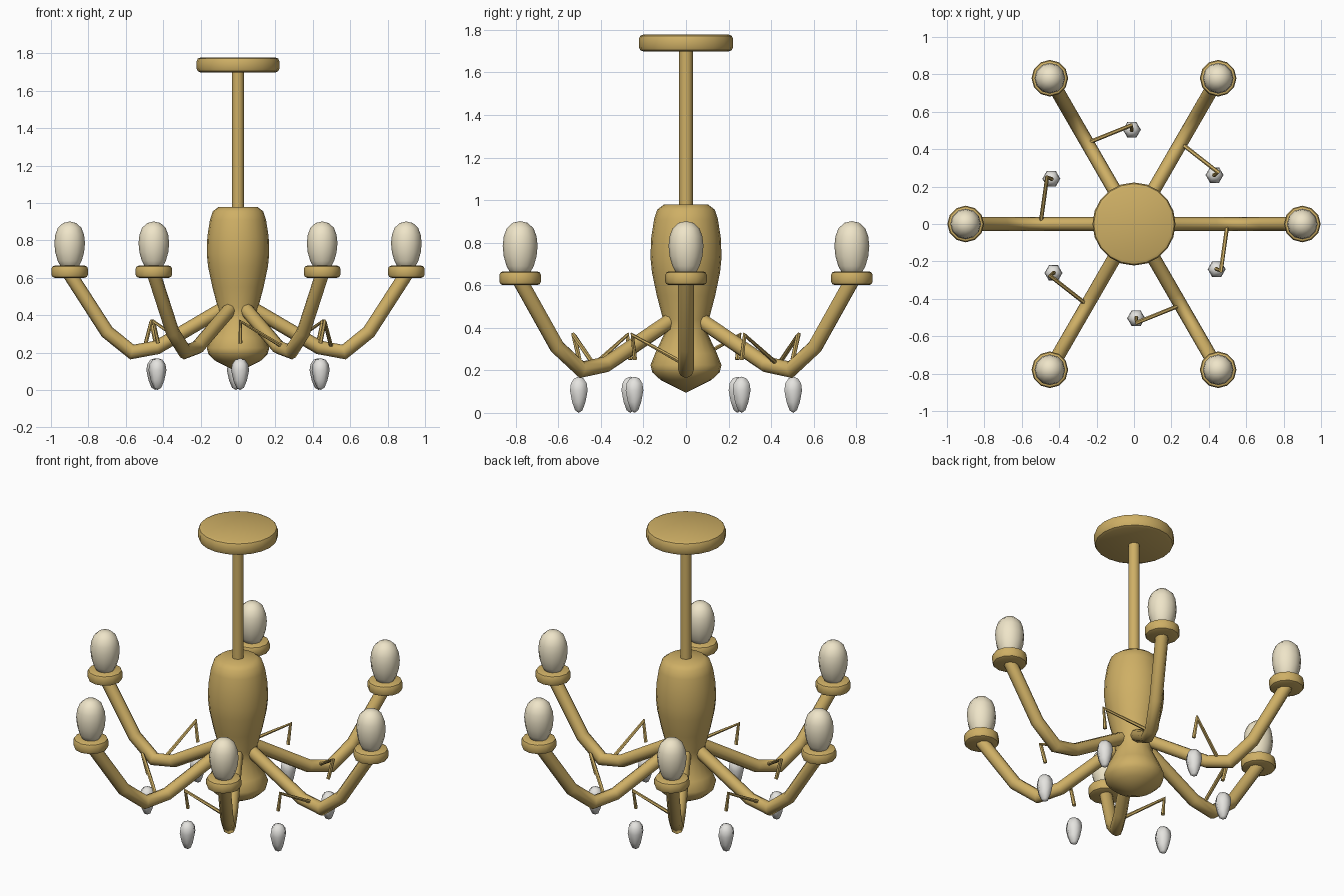
import bpy, bmesh, math
from mathutils import Matrix, Vector

if "Cube" in bpy.data.objects:
    bpy.data.objects.remove(bpy.data.objects["Cube"])


def material(name, colour):
    m = bpy.data.materials.new(name)
    m.diffuse_color = (*colour, 1)
    m.use_nodes = True
    m.node_tree.nodes["Principled BSDF"].inputs["Base Color"].default_value = m.diffuse_color
    return m


BRASS = material("brass", (0.62, 0.43, 0.13))
GLASS = material("warm_glass", (0.86, 0.78, 0.58))
CRYSTAL = material("crystal", (0.78, 0.77, 0.74))


def finish(name, bm, mat, angle):
    bmesh.ops.recalc_face_normals(bm, faces=bm.faces)
    mesh = bpy.data.meshes.new(name)
    bm.to_mesh(mesh)
    bm.free()
    mesh.materials.append(mat)
    ob = bpy.data.objects.new(name, mesh)
    bpy.context.collection.objects.link(ob)
    bpy.ops.object.select_all(action='DESELECT')
    ob.select_set(True)
    bpy.context.view_layer.objects.active = ob
    bpy.ops.object.shade_smooth_by_angle(angle=math.radians(angle))
    return ob


def lathe(name, profile, sides, mat, at=(0, 0), angle=40):
    """Turn (radius, z) points, listed bottom to top, into a closed solid."""
    bm = bmesh.new()
    rings = []
    for r, z in profile:
        n = sides if r > 0 else 1
        rings.append([bm.verts.new((at[0] + r * math.cos(math.tau * i / sides),
                                    at[1] + r * math.sin(math.tau * i / sides), z))
                      for i in range(n)])
    for a, b in zip(rings, rings[1:]):
        for i in range(sides):
            j = (i + 1) % sides
            quad = [a[i % len(a)], a[j % len(a)], b[j % len(b)], b[i % len(b)]]
            bm.faces.new(list(dict.fromkeys(quad)))
    for ring in (rings[0], rings[-1]):
        if len(ring) > 1:
            bm.faces.new(ring)
    return finish(name, bm, mat, angle)


def tube(name, points, radius, sides, mat, turn, side):
    """Sweep a mitred round section along a path, turned about the z axis."""
    rot = Matrix.Rotation(turn, 3, 'Z')
    pts = [rot @ Vector(p) for p in points]
    side = rot @ Vector(side)
    bm = bmesh.new()
    rings = []
    for k, p in enumerate(pts):
        before = (p - pts[k - 1]).normalized() if k else None
        after = (pts[k + 1] - p).normalized() if k < len(pts) - 1 else None
        t = ((before or after) + (after or before)).normalized()
        u = (side - t * side.dot(t)).normalized()
        v = t.cross(u)
        stretch = min(1 / max(t.dot(after or before), 0.2), 1.3)
        rings.append([bm.verts.new(p + radius * (u * math.cos(math.tau * i / sides)
                                   + v * stretch * math.sin(math.tau * i / sides)))
                      for i in range(sides)])
    for a, b in zip(rings, rings[1:]):
        for i in range(sides):
            j = (i + 1) % sides
            bm.faces.new((a[i], a[j], b[j], b[i]))
    bm.faces.new(rings[0])
    bm.faces.new(rings[-1])
    return finish(name, bm, mat, 50)


def disc(r, z0, z1, b):
    """Profile of a flat disc with rounded rims."""
    c = b * 0.3
    return [(r - b, z0), (r - c, z0 + c), (r, z0 + b),
            (r, z1 - b), (r - c, z1 - c), (r - b, z1)]


# Ceiling plate, rod and turned body
lathe("ceiling_plate", disc(0.222, 1.698, 1.778, 0.022), 20, BRASS)
lathe("rod", [(0.032, 0.96), (0.032, 1.71)], 12, BRASS)
lathe("body", [(0, 0.095), (0.12, 0.155), (0.158, 0.19), (0.167, 0.225), (0.145, 0.28),
               (0.103, 0.37), (0.108, 0.44), (0.137, 0.55), (0.16, 0.66), (0.167, 0.73),
               (0.164, 0.82), (0.15, 0.91), (0.135, 0.955), (0.105, 0.978), (0, 0.98)],
      20, BRASS, angle=50)

ARM = [(0.08, 0, 0.435), (0.433, 0, 0.228), (0.567, 0, 0.203), (0.70, 0, 0.31), (0.90, 0, 0.62)]
HOOK = [(0.50, 0, 0.225), (0.464, -0.252, 0.366), (0.44, -0.24, 0.25)]
BULB = [(0, 0.635), (0.045, 0.655), (0.064, 0.69), (0.077, 0.735), (0.082, 0.785),
        (0.077, 0.83), (0.063, 0.867), (0.035, 0.893), (0, 0.901)]
DROP = [(0, 0), (0.02, 0.012), (0.036, 0.05), (0.048, 0.105),
        (0.043, 0.138), (0.026, 0.162), (0, 0.17)]

# Six arms, each with a cup, a bulb and a hook over a crystal drop
for n in range(6):
    turn = math.tau * n / 6
    spin = Matrix.Rotation(turn, 3, 'Z')
    end = spin @ Vector((0.9, 0, 0))
    hang = spin @ Vector((0.442, -0.242, 0))
    tube(f"arm_{n+1}", ARM, 0.037, 8, BRASS, turn, (0, 1, 0))
    lathe(f"cup_{n+1}", disc(0.098, 0.60, 0.665, 0.018), 12, BRASS, end)
    lathe(f"bulb_{n+1}", BULB, 12, GLASS, end, 60)
    tube(f"hook_{n+1}", HOOK, 0.011, 6, BRASS, turn, (1, 0.15, 0))
    lathe(f"crystal_drop_{n+1}", DROP, 6, CRYSTAL, hang, 65)
